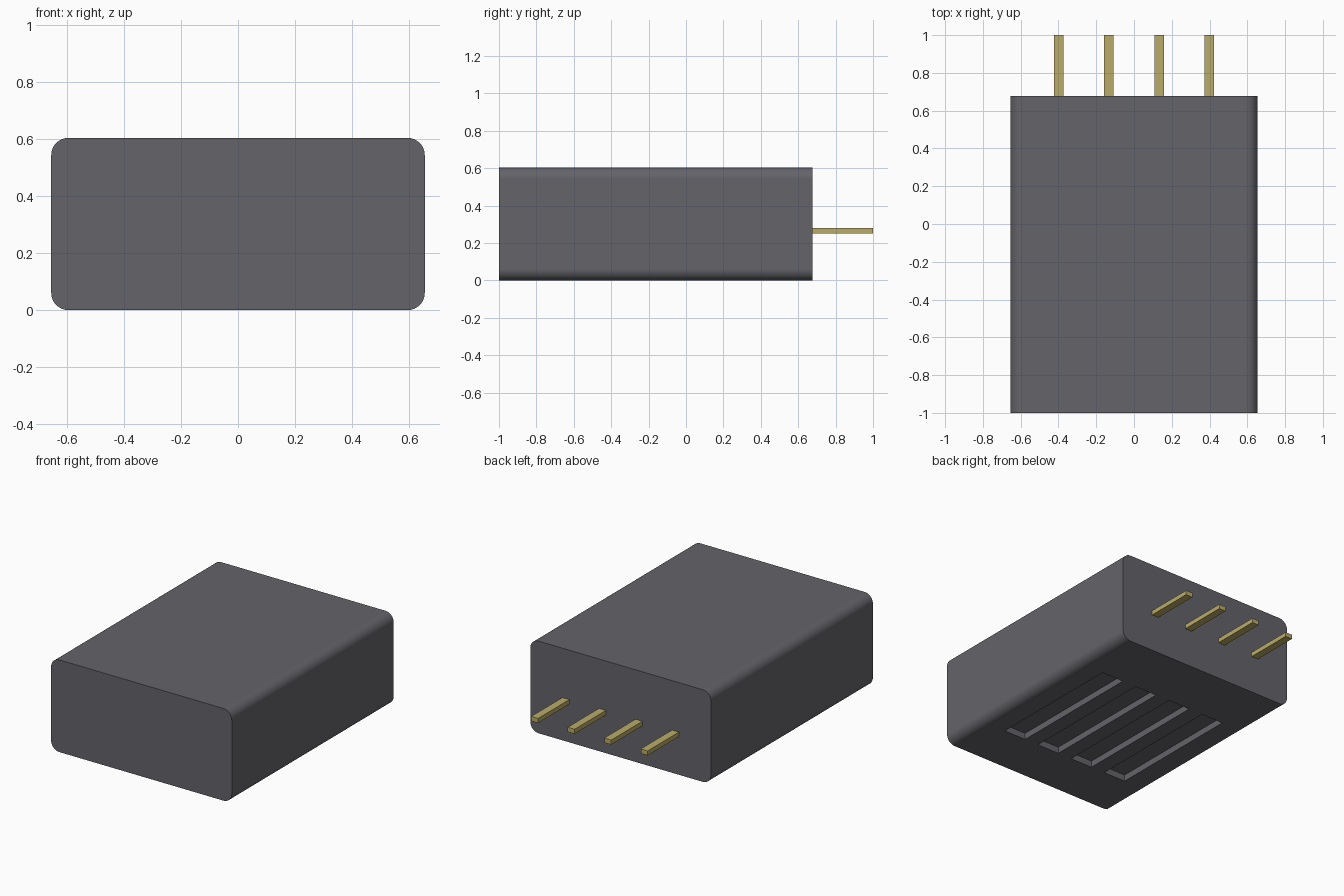
import bpy
import bmesh

default = bpy.data.objects.get("Cube")
if default:
    bpy.data.objects.remove(default, do_unlink=True)

HALF_W, HEIGHT = 0.655, 0.604
FRONT, BACK, TIP = -1.0, 0.677, 1.0
COLUMNS = [(i - 1.5) * 0.265 for i in range(4)]


def material(name, rgb):
    mat = bpy.data.materials.new(name)
    mat.use_nodes = True
    colour = (*rgb, 1.0)
    mat.diffuse_color = colour
    bsdf = next(n for n in mat.node_tree.nodes if n.type == 'BSDF_PRINCIPLED')
    bsdf.inputs["Base Color"].default_value = colour
    return mat


def add_box(bm, low, high):
    """Add a box spanning two opposite corners."""
    verts = bmesh.ops.create_cube(bm, size=1)["verts"]
    for v in verts:
        for k in range(3):
            v.co[k] = low[k] if v.co[k] < 0 else high[k]


def make_object(name, bm, mat):
    mesh = bpy.data.meshes.new(name)
    bm.to_mesh(mesh)
    bm.free()
    mesh.materials.append(mat)
    obj = bpy.data.objects.new(name, mesh)
    bpy.context.collection.objects.link(obj)
    return obj


grey = material("dark grey plastic", (0.128, 0.125, 0.142))
brass = material("brass", (0.49, 0.415, 0.138))

# Housing: box with its four lengthwise edges rounded
bm = bmesh.new()
add_box(bm, (-HALF_W, FRONT, 0), (HALF_W, BACK, HEIGHT))
long_edges = [e for e in bm.edges
              if abs(e.verts[0].co.y - e.verts[1].co.y) > 1]
bmesh.ops.bevel(bm, geom=long_edges, offset=0.06, segments=8,
                profile=0.5, affect='EDGES')
housing = make_object("housing", bm, grey)

# Four shallow slots cut into the underside
bm = bmesh.new()
for x in COLUMNS:
    add_box(bm, (x - 0.081, -0.66, -0.1), (x + 0.081, 0.27, 0.043))
cutter = make_object("slot_cutter", bm, grey)
cutter.hide_render = True

cut = housing.modifiers.new("slots", 'BOOLEAN')
cut.operation = 'DIFFERENCE'
cut.solver = 'EXACT'
cut.object = cutter
bpy.ops.object.select_all(action='DESELECT')
housing.select_set(True)
bpy.context.view_layer.objects.active = housing
bpy.ops.object.modifier_apply(modifier=cut.name)
bpy.data.objects.remove(cutter, do_unlink=True)

# Smooth rounded edges, with flat sides kept flat
bpy.ops.object.shade_smooth_by_angle(angle=0.5)
weighted = housing.modifiers.new("flat_sides", 'WEIGHTED_NORMAL')
weighted.keep_sharp = True

# Contact pins on the back
for i, x in enumerate(COLUMNS):
    bm = bmesh.new()
    add_box(bm, (x - 0.025, BACK, 0.25), (x + 0.025, TIP, 0.28))
    make_object(f"contact_pin_{i + 1}", bm, brass)
